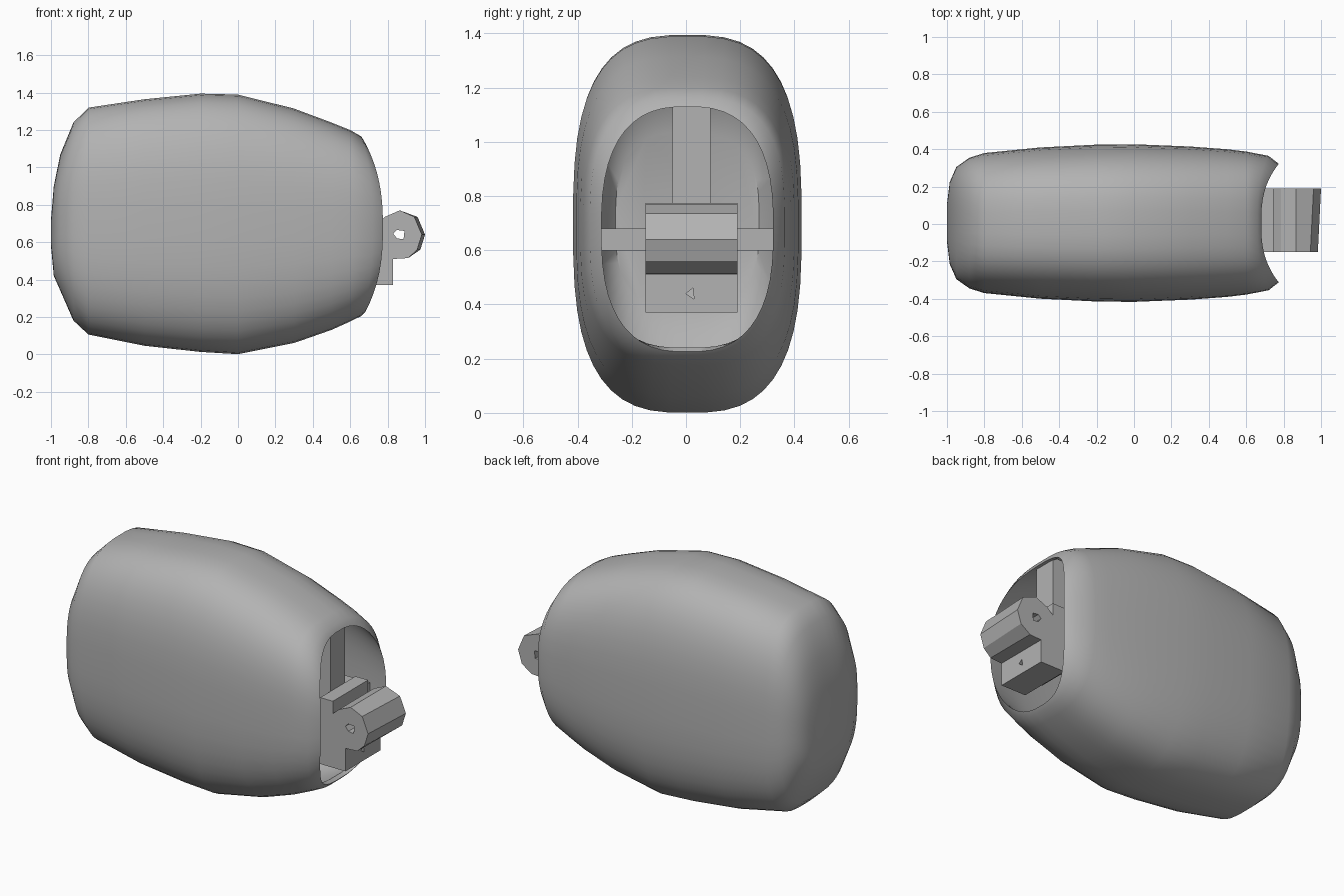
import bpy, bmesh
from math import cos, sin, pi, radians
from mathutils import Vector

if "Cube" in bpy.data.objects:
    bpy.data.objects.remove(bpy.data.objects["Cube"])

grey = bpy.data.materials.new("plain grey")
grey.use_nodes = True
tone = (0.45, 0.45, 0.45, 1)
grey.diffuse_color = tone
grey.node_tree.nodes["Principled BSDF"].inputs["Base Color"].default_value = tone


def finish(name, bm, smooth=None):
    bmesh.ops.recalc_face_normals(bm, faces=bm.faces)
    mesh = bpy.data.meshes.new(name)
    bm.to_mesh(mesh)
    bm.free()
    mesh.materials.append(grey)
    obj = bpy.data.objects.new(name, mesh)
    bpy.context.collection.objects.link(obj)
    if smooth:
        bpy.ops.object.select_all(action='DESELECT')
        obj.select_set(True)
        bpy.context.view_layer.objects.active = obj
        bpy.ops.object.shade_smooth_by_angle(angle=radians(smooth))
    return obj


def ring(bm, x, low, high, half, bow=0, power=2.9, sides=48):
    """Rounded-rectangle section; bow pulls its top and bottom back in x."""
    verts = []
    for i in range(sides):
        a = 2 * pi * (i + 0.5) / sides
        c, s = cos(a), sin(a)
        y = half * abs(c) ** (2 / power) * (1 if c > 0 else -1)
        t = abs(s) ** (2 / power) * (1 if s > 0 else -1)
        z = (low + high) / 2 + t * (high - low) / 2
        verts.append(bm.verts.new((x - bow * abs(t) ** 2.5, y + 0.005, z)))
    return verts


def prism(name, points, axis, start, end, smooth=None):
    """Extrude a closed outline: (x, z) along y, or (y, z) along x."""
    bm = bmesh.new()
    if axis == 'Y':
        verts = [bm.verts.new((p, start, q)) for p, q in points]
        move = Vector((0, end - start, 0))
    else:
        verts = [bm.verts.new((start, p, q)) for p, q in points]
        move = Vector((end - start, 0, 0))
    out = bmesh.ops.extrude_face_region(bm, geom=[bm.faces.new(verts)], use_keep_orig=True)
    bmesh.ops.translate(bm, vec=move, verts=[g for g in out["geom"] if isinstance(g, bmesh.types.BMVert)])
    return finish(name, bm, smooth)


def box(name, x, y, z):
    corners = [(y[0], z[0]), (y[1], z[0]), (y[1], z[1]), (y[0], z[1])]
    return prism(name, corners, 'X', *x)


def drill(obj, cutter):
    cutter.hide_render = True
    mod = obj.modifiers.new("hole", 'BOOLEAN')
    mod.operation = 'DIFFERENCE'
    mod.solver = 'EXACT'
    mod.object = cutter
    bpy.context.view_layer.objects.active = obj
    bpy.ops.object.modifier_apply(modifier=mod.name)
    bpy.data.objects.remove(cutter)


# Hollow rounded shell: outer sections, saddle-shaped rim, inner sections
sections = [
    (-1.0, 0.58, 0.72, 0.1), (-0.985, 0.42, 0.9, 0.22), (-0.95, 0.34, 1.07, 0.3),
    (-0.88, 0.18, 1.24, 0.35), (-0.8, 0.105, 1.32, 0.375), (-0.5, 0.045, 1.365, 0.405),
    (-0.2, 0.012, 1.395, 0.42), (0.0, 0.0, 1.39, 0.422), (0.3, 0.06, 1.315, 0.41),
    (0.5, 0.13, 1.24, 0.395), (0.6, 0.175, 1.2, 0.383), (0.72, 0.205, 1.165, 0.36, 0.06),
    (0.775, 0.225, 1.13, 0.317, 0.095, 2.6),
]
wall = 0.035
bm = bmesh.new()
rings = [ring(bm, *s) for s in sections]
for s in reversed(sections[2:-1]):
    rings.append(ring(bm, s[0] + (wall if s[0] < -0.7 else 0), s[1] + wall, s[2] - wall,
                      s[3] - wall, *s[4:]))
for a, b in zip(rings, rings[1:]):
    for i in range(len(a)):
        j = (i + 1) % len(a)
        bm.faces.new((a[i], a[j], b[j], b[i]))
bm.faces.new(rings[0])
bm.faces.new(rings[-1])
finish("shell_body", bm, 50)

# Cross ribs inside the opening
box("upright_rib", (0.4, 0.66), (-0.05, 0.09), (0.6, 1.145))
box("cross_rib", (0.4, 0.655), (-0.315, 0.335), (0.6, 0.68))

# Hinge: back plate, foot and faceted barrel in one outline
near, far = -0.15, 0.19
outline = [(0.66, 0.37), (0.83, 0.37), (0.83, 0.51), (0.91, 0.515), (0.97, 0.56), (0.995, 0.64),
           (0.955, 0.735), (0.865, 0.77), (0.785, 0.735), (0.745, 0.7), (0.745, 0.775), (0.66, 0.775)]
hinge = prism("hinge_bracket", outline, 'Y', near, far)
for v in hinge.data.vertices:
    if v.co.x > 0.94:
        v.co.x += 0.005 if v.co.y > 0 else -0.012
pin = [(0.83, 0.645), (0.85, 0.665), (0.89, 0.66), (0.885, 0.615), (0.85, 0.62)]
drill(hinge, prism("pin_cutter", pin, 'Y', near - 0.1, far + 0.1))
screw = [(0.0, 0.44), (0.03, 0.42), (0.025, 0.46)]
drill(hinge, prism("screw_cutter", screw, 'X', 0.6, 0.9))
